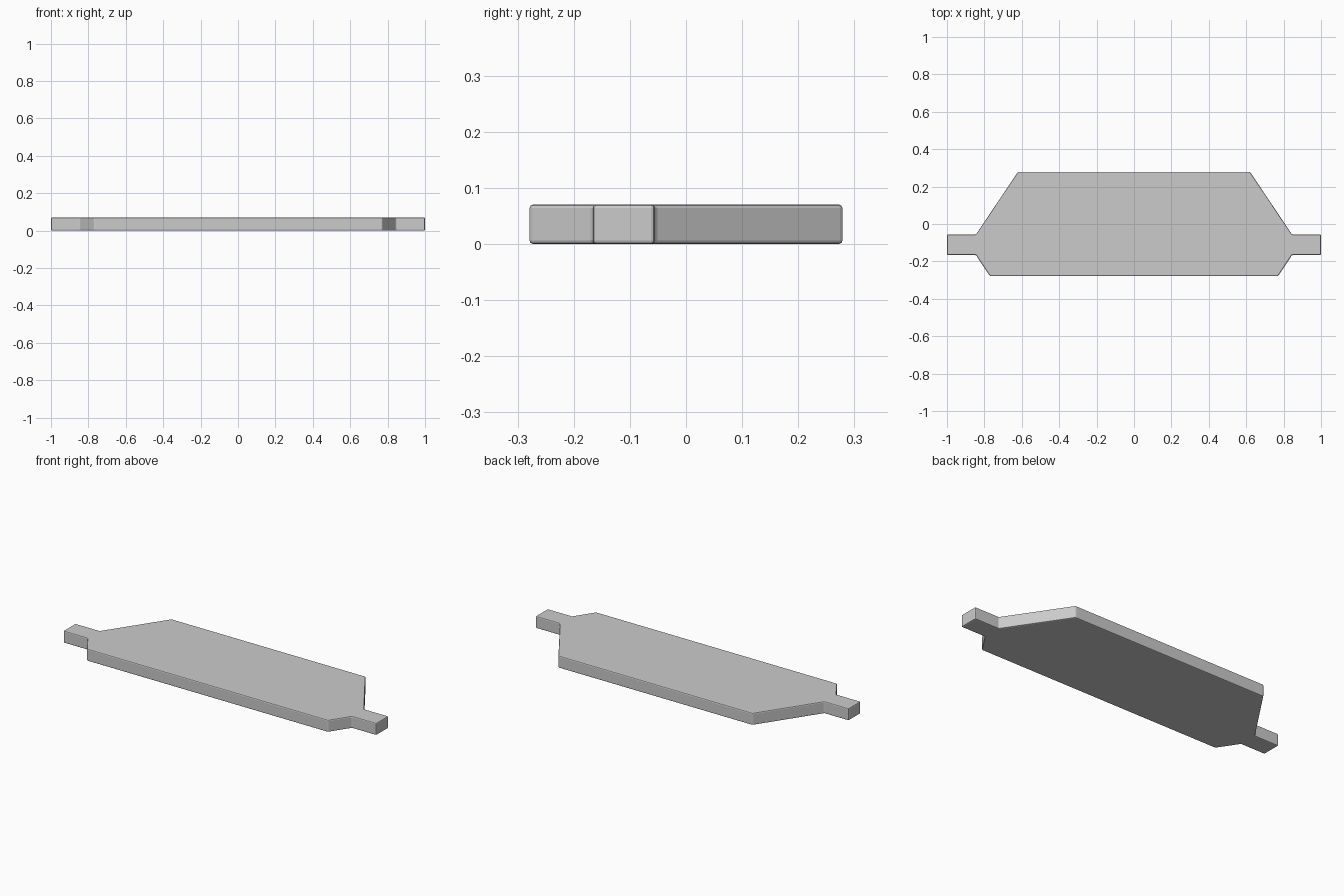
import bpy
import bmesh

if "Cube" in bpy.data.objects:
    bpy.data.objects.remove(bpy.data.objects["Cube"])

HEIGHT = 0.07

# Right half of the outline, from the front edge round to the back edge
half = [(0.77, -0.279), (0.845, -0.166), (1.0, -0.166),
        (1.0, -0.056), (0.845, -0.056), (0.62, 0.279)]
outline = half + [(-x, y) for x, y in reversed(half)]

# Plate with two end tabs, extruded from the mirrored outline
bm = bmesh.new()
base = bm.faces.new([bm.verts.new((x, y, 0)) for x, y in outline])
result = bmesh.ops.extrude_face_region(bm, geom=[base], use_keep_orig=True)
top_verts = [g for g in result["geom"] if isinstance(g, bmesh.types.BMVert)]
bmesh.ops.translate(bm, verts=top_verts, vec=(0, 0, HEIGHT))
bmesh.ops.recalc_face_normals(bm, faces=bm.faces[:])

mesh = bpy.data.meshes.new("tabbed_plate")
bm.to_mesh(mesh)
bm.free()
plate = bpy.data.objects.new("tabbed_plate", mesh)
bpy.context.collection.objects.link(plate)

# Slightly softened edges
bevel = plate.modifiers.new("soft_edges", "BEVEL")
bevel.width = 0.006
bevel.segments = 2
bevel.limit_method = "ANGLE"
